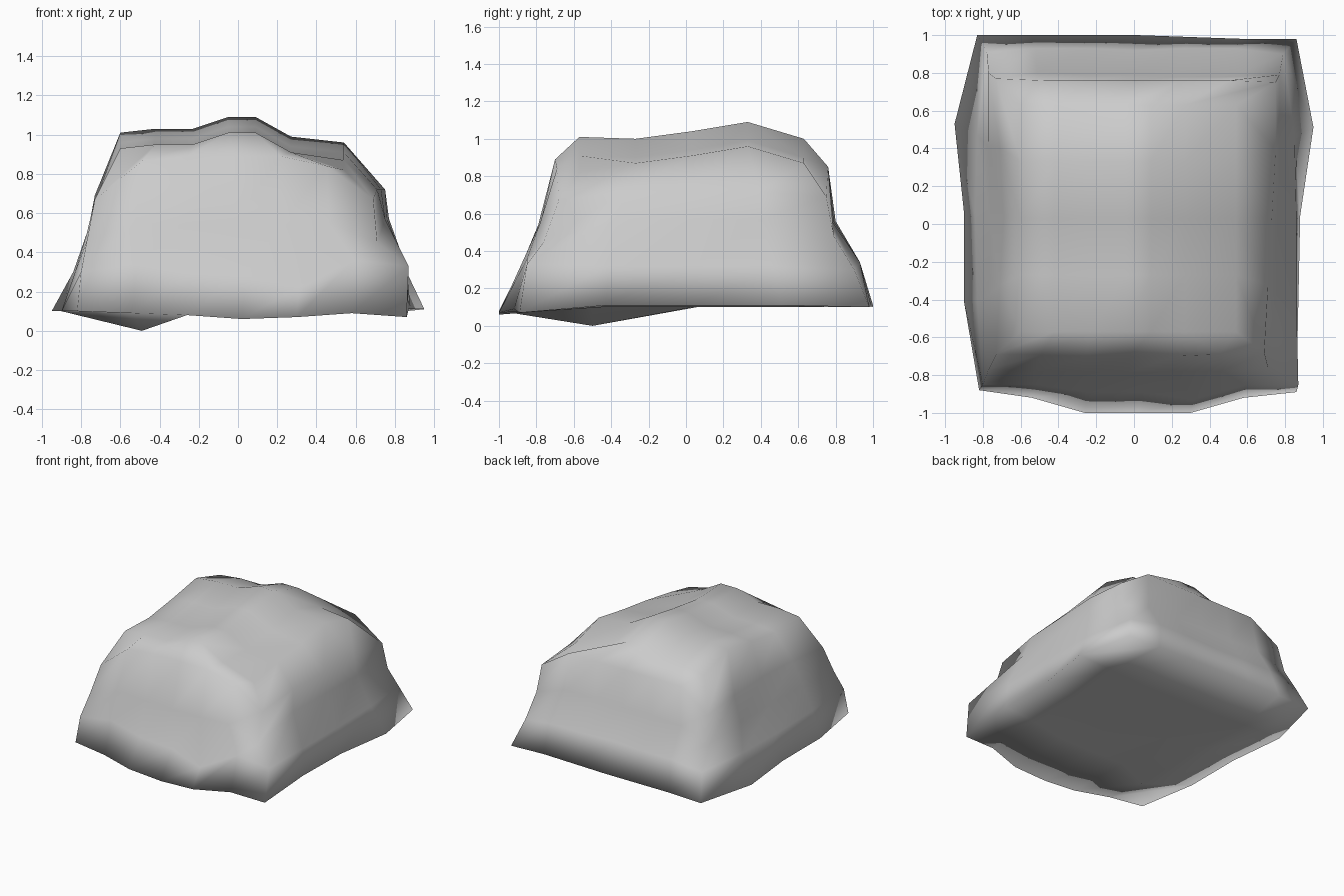
import bpy
import bmesh
import math

if "Cube" in bpy.data.objects:
    bpy.data.objects.remove(bpy.data.objects["Cube"])

NX, NY = 6, 4
TOP_X = [-0.60, -0.42, -0.23, -0.05, 0.09, 0.27, 0.54]
TOP_Y = [-0.57, -0.27, 0.03, 0.33, 0.63]
CREST_X = [1.01, 1.03, 1.03, 1.09, 1.09, 0.99, 0.96]
CREST_Y = [1.01, 1.00, 1.04, 1.09, 1.00]

# Each ring: left x, right x, front y, back y by grid position
# then front heights by column and the other heights
RINGS = [
    dict(l=[-.82, -.90, -.90, -.95, -.83], r=[.86, .87, .88, .95, .86],
         f=[-.88, -.92, -1, -1, -1, -.92, -.89], b=[1, 1, 1, 1, .99, .98, .98],
         zf=[.10, .09, .08, .06, .07, .09, .07], zb=.11, zl=.10, zr=.11, zc=.10),
    dict(l=[-.80, -.83, -.84, -.83, -.78], r=[.87, .86, .86, .85, .79],
         f=[-.85, -.85, -.89, -.89, -.93, -.85, -.85], b=[.91, .93, .93, .92, .93, .93, .90],
         zf=[.30, .34, .30, .28, .22, .36, .33], zb=.34, zl=.30, zr=.32, zc=.30),
    dict(l=[-.77, -.77, -.76, -.77, -.77], r=[.71, .75, .76, .77, .77],
         f=[-.77, -.78, -.78, -.79, -.78, -.78, -.76], b=[.80, .80, .79, .79, .78, .78, .79],
         zf=[.46, .55, .54, .54, .54, .55, .45], zb=.56, zl=.50, zr=.57, zc=.48),
    dict(l=[-.73, -.71, -.69, -.71, -.73], r=[.69, .71, .73, .75, .75],
         f=[-.69, -.69, -.70, -.70, -.70, -.69, -.68], b=[.77, .76, .76, .76, .76, .76, .75],
         zf=[.67, .86, .89, .89, .89, .84, .67], zb=.85, zl=.70, zr=.72, zc=.69),
]


def on_edge(i, j):
    return i in (0, NX) or j in (0, NY)


def ring_point(ring, i, j):
    u, v = i / NX, j / NY
    x = ring["l"][j] * (1 - u) + ring["r"][j] * u
    y = ring["f"][i] * (1 - v) + ring["b"][i] * v
    if j == 0:
        z = ring["zf"][i]
    elif j == NY:
        z = ring["zc"] if i in (0, NX) else ring["zb"]
    else:
        z = ring["zl"] if i == 0 else ring["zr"]
    return x, y, z


def top_point(i, j):
    z = CREST_X[i] + CREST_Y[j] - 1.09
    if (i, j) == (NX, 0):
        z -= 0.06  # sunken front right corner
    return TOP_X[i], TOP_Y[j], z


bm = bmesh.new()
cells = [(i, j) for i in range(NX + 1) for j in range(NY + 1)]

# Underside grid with one low bump
base = {}
for i, j in cells:
    x, y, z = ring_point(RINGS[0], i, j)
    if not on_edge(i, j):
        z = 0.10
    if (i, j) == (1, 1):
        x, y, z = -0.49, -0.50, 0.0
    base[i, j] = bm.verts.new((x, y, z))

# Uneven top surface
top = {c: bm.verts.new(top_point(*c)) for c in cells}

# Sloping sides, ring by ring
loop = ([(i, 0) for i in range(NX)] + [(NX, j) for j in range(NY)]
        + [(i, NY) for i in range(NX, 0, -1)] + [(0, j) for j in range(NY, 0, -1)])
layers = [[base[c] for c in loop]]
layers += [[bm.verts.new(ring_point(r, *c)) for c in loop] for r in RINGS[1:]]
layers.append([top[c] for c in loop])
for low, high in zip(layers, layers[1:]):
    for k in range(len(loop)):
        n = (k + 1) % len(loop)
        bm.faces.new((low[k], low[n], high[n], high[k]))

# Close top and underside
for i in range(NX):
    for j in range(NY):
        quad = [(i, j), (i + 1, j), (i + 1, j + 1), (i, j + 1)]
        bm.faces.new([top[c] for c in quad])
        bm.faces.new([base[c] for c in reversed(quad)])

bmesh.ops.recalc_face_normals(bm, faces=bm.faces)
mesh = bpy.data.meshes.new("boulder")
bm.to_mesh(mesh)
bm.free()
for p in mesh.polygons:
    p.use_smooth = True
boulder = bpy.data.objects.new("boulder", mesh)
bpy.context.collection.objects.link(boulder)
